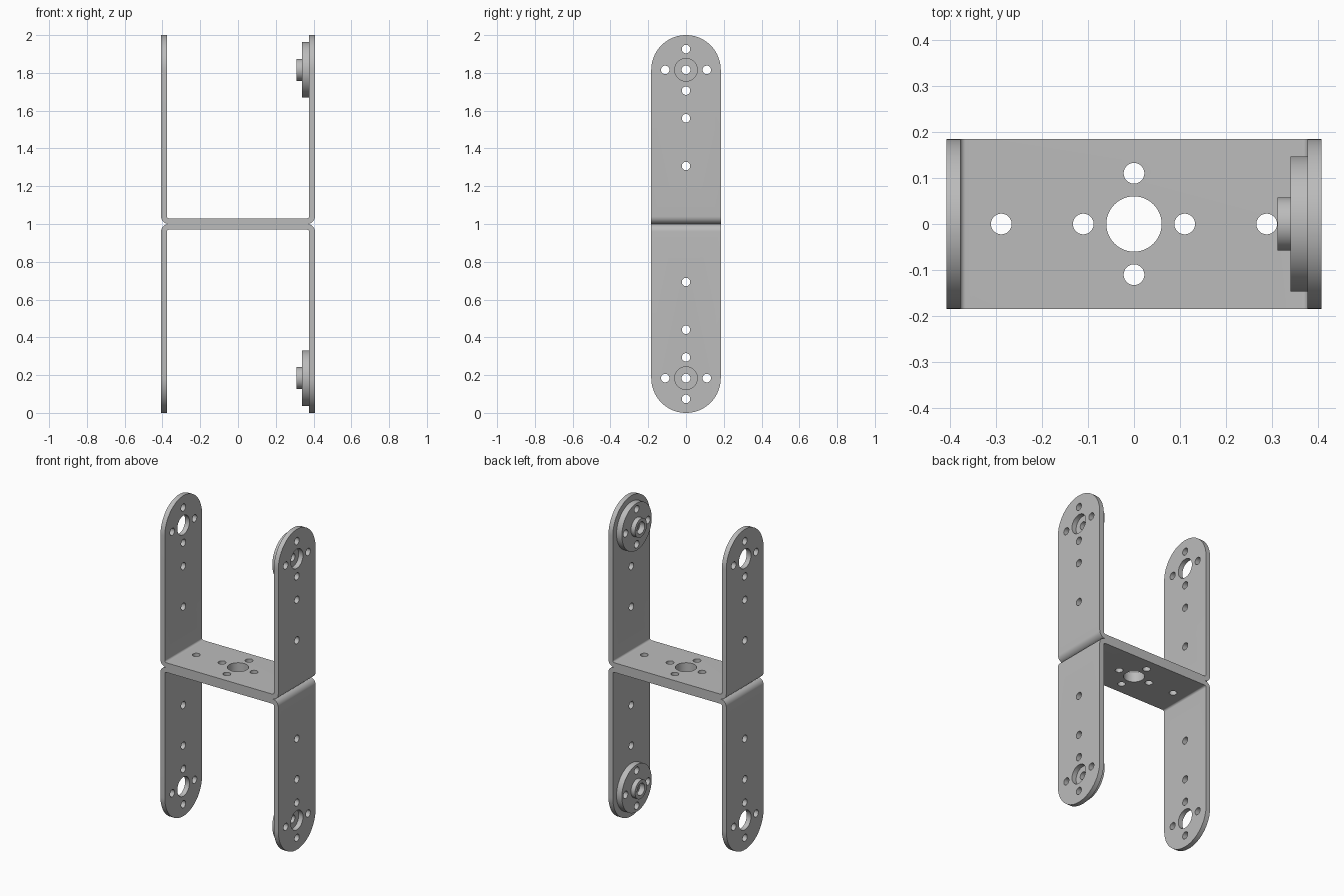
import bpy, bmesh, math
from mathutils import Matrix, Vector

cube = bpy.data.objects.get("Cube")
if cube:
    bpy.data.objects.remove(cube, do_unlink=True)

W, HALF_Y, T = 0.407, 0.184, 0.03       # outer half width, half depth, sheet thickness
PIVOT = 2 - HALF_Y                      # height of the upper pivot
BIG, SMALL, RING = 0.06, 0.0225, 0.11   # hole radii and bolt circle

metal = bpy.data.materials.new("grey metal")
metal.use_nodes = True
metal.diffuse_color = (0.5, 0.5, 0.5, 1)
metal.node_tree.nodes["Principled BSDF"].inputs["Base Color"].default_value = (0.5, 0.5, 0.5, 1)


def make_object(name, bm):
    bmesh.ops.recalc_face_normals(bm, faces=bm.faces)
    mesh = bpy.data.meshes.new(name)
    bm.to_mesh(mesh)
    bm.free()
    mesh.materials.append(metal)
    obj = bpy.data.objects.new(name, mesh)
    bpy.context.collection.objects.link(obj)
    return obj


def extrude_outline(name, points, direction):
    bm = bmesh.new()
    face = bm.faces.new([bm.verts.new(p) for p in points])
    out = bmesh.ops.extrude_face_region(bm, geom=[face], use_keep_orig=True)
    moved = [v for v in out["geom"] if isinstance(v, bmesh.types.BMVert)]
    bmesh.ops.translate(bm, verts=moved, vec=direction)
    return make_object(name, bm)


def arc(cx, cz, r, start, end, steps):
    return [(cx + r * math.cos(math.radians(start + (end - start) * i / steps)),
             cz + r * math.sin(math.radians(start + (end - start) * i / steps)))
            for i in range(steps + 1)]


def add_cylinder(bm, axis, centre, radius, length, segments=32):
    turn = Matrix.Rotation(math.pi / 2, 4, "Y") if axis == "X" else Matrix()
    bmesh.ops.create_cone(bm, cap_ends=True, segments=segments, radius1=radius, radius2=radius,
                          depth=length, matrix=Matrix.Translation(centre) @ turn)


def boolean(obj, cutter, operation):
    mod = obj.modifiers.new("cut", "BOOLEAN")
    mod.operation, mod.solver, mod.object = operation, "EXACT", cutter
    mesh = bpy.data.meshes.new_from_object(obj.evaluated_get(bpy.context.evaluated_depsgraph_get()))
    obj.modifiers.clear()
    obj.data = mesh
    bpy.data.objects.remove(cutter, do_unlink=True)


def finish(obj):
    bpy.ops.object.select_all(action="DESELECT")
    obj.select_set(True)
    bpy.context.view_layer.objects.active = obj
    bpy.ops.object.shade_smooth_by_angle(angle=math.radians(30))


def mirror_down(obj, name):
    twin = bpy.data.objects.new(name, obj.data.copy())
    twin.data.transform(Matrix.Translation((0, 0, 2)) @ Matrix.Scale(-1, 4, Vector((0, 0, 1))))
    twin.data.flip_normals()
    bpy.context.collection.objects.link(twin)
    finish(twin)


def cross(step):
    return [(step, 0), (-step, 0), (0, step), (0, -step)]


# Bent U-shaped sheet
OUTER, INNER = 0.04, 0.012
right_outer = arc(W - OUTER, 1 + OUTER, OUTER, 270, 360, 10)
right_inner = arc(W - T - INNER, 1 + T + INNER, INNER, 360, 270, 8)
half = right_outer + [(W, 2), (W - T, 2)] + right_inner
outline = half + [(-x, z) for x, z in reversed(half)]
bracket = extrude_outline("upper_bracket", [(x, -HALF_Y, z) for x, z in outline],
                          (0, 2 * HALF_Y, 0))

# Rounded leg ends
crown = arc(0, PIVOT, HALF_Y, 0, 180, 48)
tongue = [(-0.6, y, z) for y, z in crown + [(-HALF_Y, 0.8), (HALF_Y, 0.8)]]
boolean(bracket, extrude_outline("leg_shape", tongue, (1.2, 0, 0)), "INTERSECT")

# Holes through the legs
bm = bmesh.new()
add_cylinder(bm, "X", (0, 0, PIVOT), BIG, 1.2, 48)
for y, z in cross(RING):
    add_cylinder(bm, "X", (0, y, PIVOT + z), SMALL, 1.2)
for z in (1.56, 1.307):
    add_cylinder(bm, "X", (0, 0, z), SMALL, 1.2)
boolean(bracket, make_object("leg_drills", bm), "DIFFERENCE")

# Holes through the web
bm = bmesh.new()
add_cylinder(bm, "Z", (0, 0, 1), BIG, 0.2, 48)
for x, y in cross(RING) + [(0.288, 0), (-0.288, 0)]:
    add_cylinder(bm, "Z", (x, y, 1), SMALL, 0.2)
boolean(bracket, make_object("web_drills", bm), "DIFFERENCE")

# Round horn: stepped disc with a counterbored hub, turned about the pivot axis
profile = [(W - T, 0.0235), (W - T, 0.147), (0.34, 0.147), (0.34, 0.058),
           (0.311, 0.058), (0.311, 0.037), (0.345, 0.037), (0.345, 0.0235)]
bm = bmesh.new()
verts = [bm.verts.new((x, 0, PIVOT + r)) for x, r in profile]
edges = [bm.edges.new((verts[i - 1], verts[i])) for i in range(len(verts))]
bmesh.ops.spin(bm, geom=verts + edges, cent=(0, 0, PIVOT), axis=(1, 0, 0),
               angle=2 * math.pi, steps=64, use_merge=True)
bmesh.ops.remove_doubles(bm, verts=bm.verts, dist=0.0001)
horn = make_object("upper_horn", bm)

bm = bmesh.new()
for y, z in cross(RING):
    add_cylinder(bm, "X", (0.36, y, PIVOT + z), SMALL, 0.2)
boolean(horn, make_object("horn_drills", bm), "DIFFERENCE")

for part, twin_name in ((bracket, "lower_bracket"), (horn, "lower_horn")):
    finish(part)
    mirror_down(part, twin_name)
